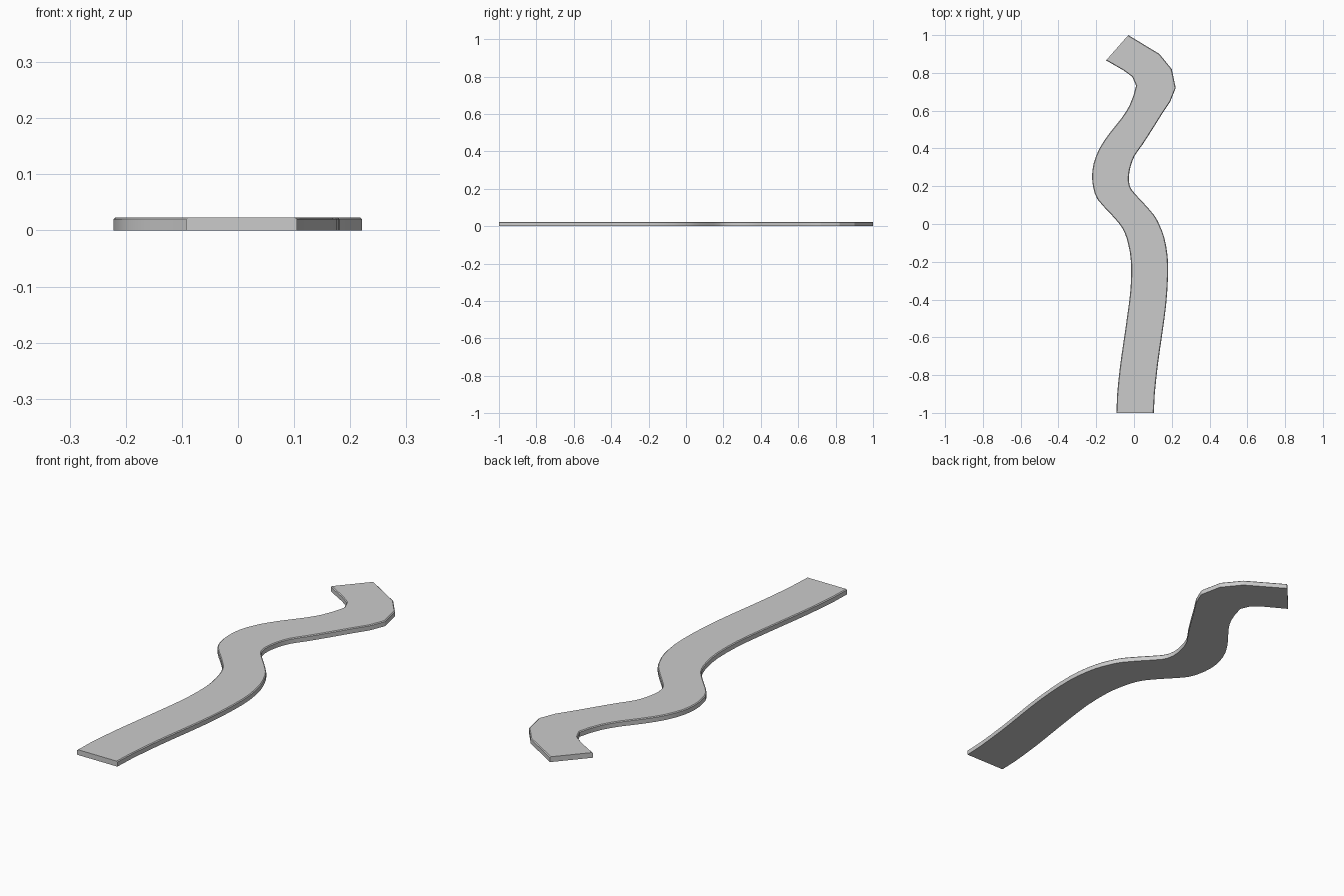
import bpy, bmesh, math
from mathutils import Vector

if "Cube" in bpy.data.objects:
    bpy.data.objects.remove(bpy.data.objects["Cube"])

# Left and right edges of the winding path, paired from front to back
LEFT = [(-.093, -1), (-.09, -.91), (-.075, -.76), (-.055, -.62), (-.035, -.48),
        (-.018, -.34), (-.016, -.2), (-.03, -.11), (-.05, -.045), (-.077, 0),
        (-.13, .06), (-.193, .13), (-.215, .19), (-.222, .25), (-.214, .32),
        (-.183, .4), (-.13, .48), (-.066, .56), (-.025, .625), (-.003, .68),
        (.011, .733), (-.01, .78), (-.055, .813), (-.148, .866)]
RIGHT = [(.105, -1), (.11, -.9), (.127, -.74), (.15, -.58), (.17, -.43),
         (.18, -.28), (.178, -.17), (.16, -.07), (.135, -.005), (.108, .045),
         (.052, .11), (-.01, .178), (-.025, .215), (-.027, .25), (-.019, .3),
         (.003, .36), (.045, .42), (.1, .505), (.15, .585), (.193, .65),
         (.221, .72), (.2, .82), (.135, .9), (-.03, 1)]
SMOOTH_SPANS = 18          # spans after this one stay faceted
TOP, SHOULDER, INSET = .0235, .02, .004


def refine(points):
    """Add a Catmull-Rom midpoint to each smooth span."""
    p = [Vector((x, y, 0)) for x, y in points]
    out = []
    for i, a in enumerate(p[:-1]):
        out.append(a)
        if i < SMOOTH_SPANS:
            b, before, after = p[i + 1], p[max(i - 1, 0)], p[i + 2]
            out.append((9 * (a + b) - before - after) / 16 if i else (a + b) / 2)
    return out + [p[-1]]


# Ribbon: six-sided section with slightly chamfered upper edges
bm = bmesh.new()
rings = []
for l, r in zip(refine(LEFT), refine(RIGHT)):
    across = (r - l).normalized() * INSET
    up, top = Vector((0, 0, SHOULDER)), Vector((0, 0, TOP))
    section = [l, r, r + up, r - across + top, l + across + top, l + up]
    rings.append([bm.verts.new(co) for co in section])
for a, b in zip(rings, rings[1:]):
    for i in range(6):
        j = (i + 1) % 6
        bm.faces.new((a[i], a[j], b[j], b[i]))
bm.faces.new(rings[0])
bm.faces.new(rings[-1])
bmesh.ops.recalc_face_normals(bm, faces=bm.faces)

mesh = bpy.data.meshes.new("winding_path")
bm.to_mesh(mesh)
bm.free()
path = bpy.data.objects.new("winding_path", mesh)
bpy.context.collection.objects.link(path)
bpy.context.view_layer.objects.active = path
path.select_set(True)
bpy.ops.object.shade_smooth_by_angle(angle=math.radians(18))
